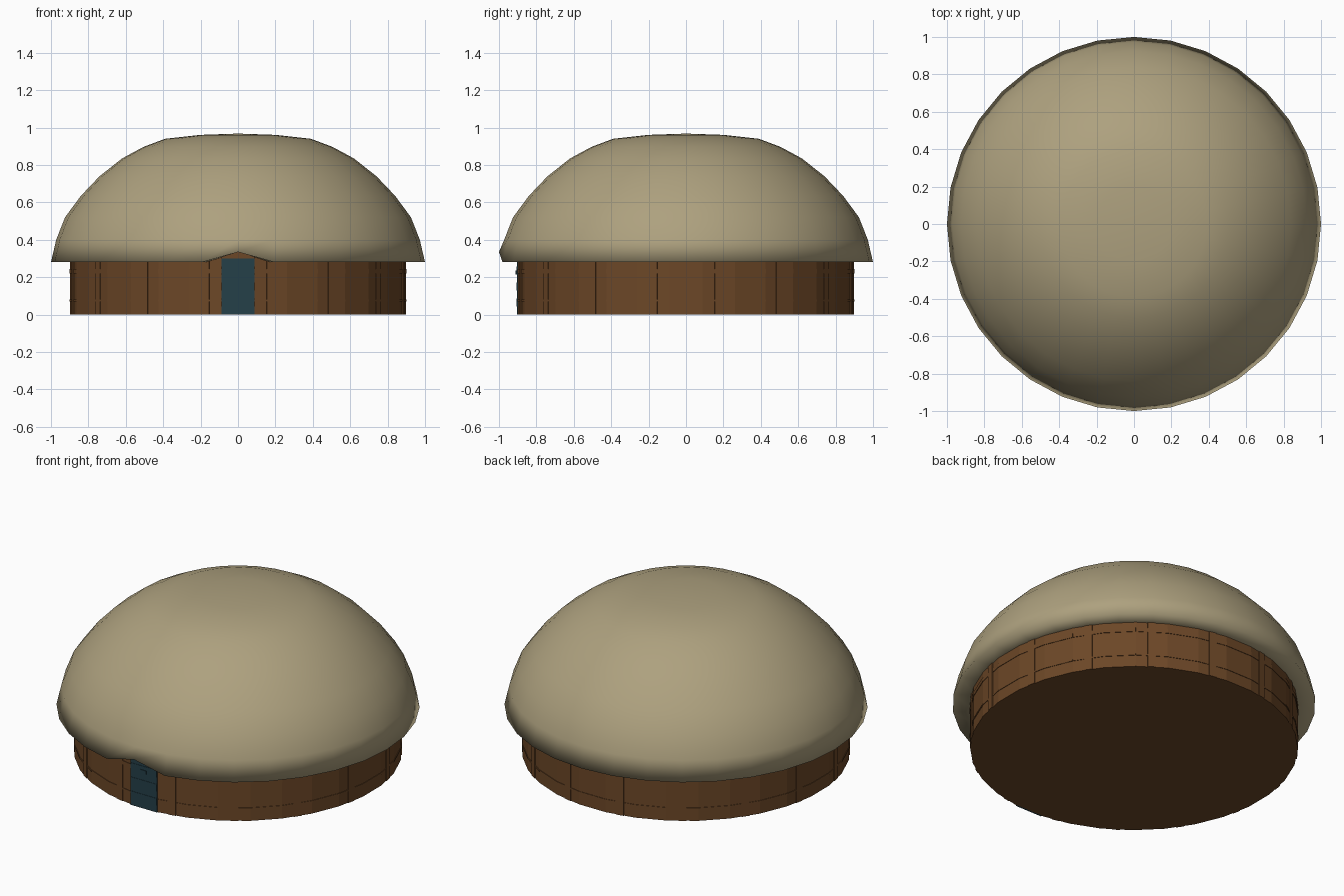
import bpy, bmesh, math
from mathutils import Matrix, Vector

SIDES = 32
STEP = 2 * math.pi / SIDES
FRONT = 3 * SIDES // 4          # index of the vertex that faces -y
WALL_R = 0.903
FACE_R = WALL_R * math.cos(STEP / 2)   # distance to the flat of a wall panel
PANEL_W = 2 * WALL_R * math.sin(STEP / 2)

old = bpy.data.objects.get("Cube")
if old:
    bpy.data.objects.remove(old)


def material(name, rgb):
    m = bpy.data.materials.new(name)
    m.use_nodes = True
    m.diffuse_color = (*rgb, 1)
    bsdf = m.node_tree.nodes["Principled BSDF"]
    bsdf.inputs["Base Color"].default_value = (*rgb, 1)
    bsdf.inputs["Roughness"].default_value = 0.9
    return m


straw = material("straw", (0.42, 0.355, 0.21))
timber = material("brown timber", (0.15, 0.063, 0.02))
teal = material("dark teal", (0.018, 0.05, 0.066))


def finish(name, bm, mat, smooth=False):
    bmesh.ops.recalc_face_normals(bm, faces=bm.faces)
    mesh = bpy.data.meshes.new(name)
    bm.to_mesh(mesh)
    bm.free()
    mesh.materials.append(mat)
    for p in mesh.polygons:
        p.use_smooth = smooth
    obj = bpy.data.objects.new(name, mesh)
    bpy.context.collection.objects.link(obj)
    return obj


def lathe(bm, profile, turn=0.0):
    """Rings of vertices joined by quads; returns the rings."""
    rings = [[bm.verts.new((r * math.cos(i * STEP + turn),
                            r * math.sin(i * STEP + turn), z))
              for i in range(SIDES)] for r, z in profile]
    for a, b in zip(rings, rings[1:]):
        for i in range(SIDES):
            j = (i + 1) % SIDES
            bm.faces.new((a[i], a[j], b[j], b[i]))
    return rings


def plate(bm, angle, width, z0, z1, depth, shift=0.0):
    """Thin box lying on the wall panel at the given angle from the front."""
    m = (Matrix.Rotation(angle, 4, 'Z')
         @ Matrix.Translation((shift, -FACE_R - depth / 2 + 0.002, (z0 + z1) / 2))
         @ Matrix.Diagonal((width, depth + 0.004, z1 - z0, 1)))
    bmesh.ops.create_cube(bm, size=1, matrix=m)


# Domed roof with a flat underside, raised over the door
bm = bmesh.new()
profile = [(0.88, 0.28), (1.0, 0.28), (0.972, 0.40), (0.925, 0.52),
           (0.84, 0.635), (0.74, 0.74), (0.62, 0.835), (0.505, 0.897),
           (0.39, 0.94), (0.2, 0.961)]
rings = lathe(bm, profile)
top = bm.verts.new((0, 0, 0.968))
for i in range(SIDES):
    bm.faces.new((rings[-1][i], rings[-1][(i + 1) % SIDES], top))
for ring in rings[:2]:
    ring[FRONT].co.z = 0.335
finish("thatched_roof", bm, straw, smooth=True)

# Panelled round wall with a closed floor
bm = bmesh.new()
wall = lathe(bm, [(WALL_R, 0.0), (WALL_R, 0.34)], STEP / 2)
bm.faces.new(wall[0])
finish("round_wall", bm, timber)

# Upright posts, each on every second panel, none on the door
bm = bmesh.new()
for k in range(1, SIDES, 2):
    plate(bm, k * STEP, 0.045, 0.0, 0.32, 0.005)
finish("wall_posts", bm, timber)

# Lower and upper rails round the wall, broken at the door
bm = bmesh.new()
for k in range(1, SIDES):
    plate(bm, k * STEP, PANEL_W, 0.07, 0.08, 0.003)
    plate(bm, k * STEP, PANEL_W, 0.22, 0.245, 0.003)
finish("wall_rails", bm, timber)

# Door made of stacked planks, with a lintel and a small latch
bm = bmesh.new()
PLANKS = 7
for k in range(PLANKS):
    h = 0.3 / PLANKS
    plate(bm, 0, PANEL_W, k * h, (k + 1) * h, 0.006 + 0.002 * (k % 2))
finish("door", bm, teal)

bm = bmesh.new()
plate(bm, 0, PANEL_W, 0.30, 0.33, 0.008)
finish("door_lintel", bm, timber)

bm = bmesh.new()
plate(bm, 0, 0.04, 0.215, 0.235, 0.012)
finish("door_latch", bm, teal)
